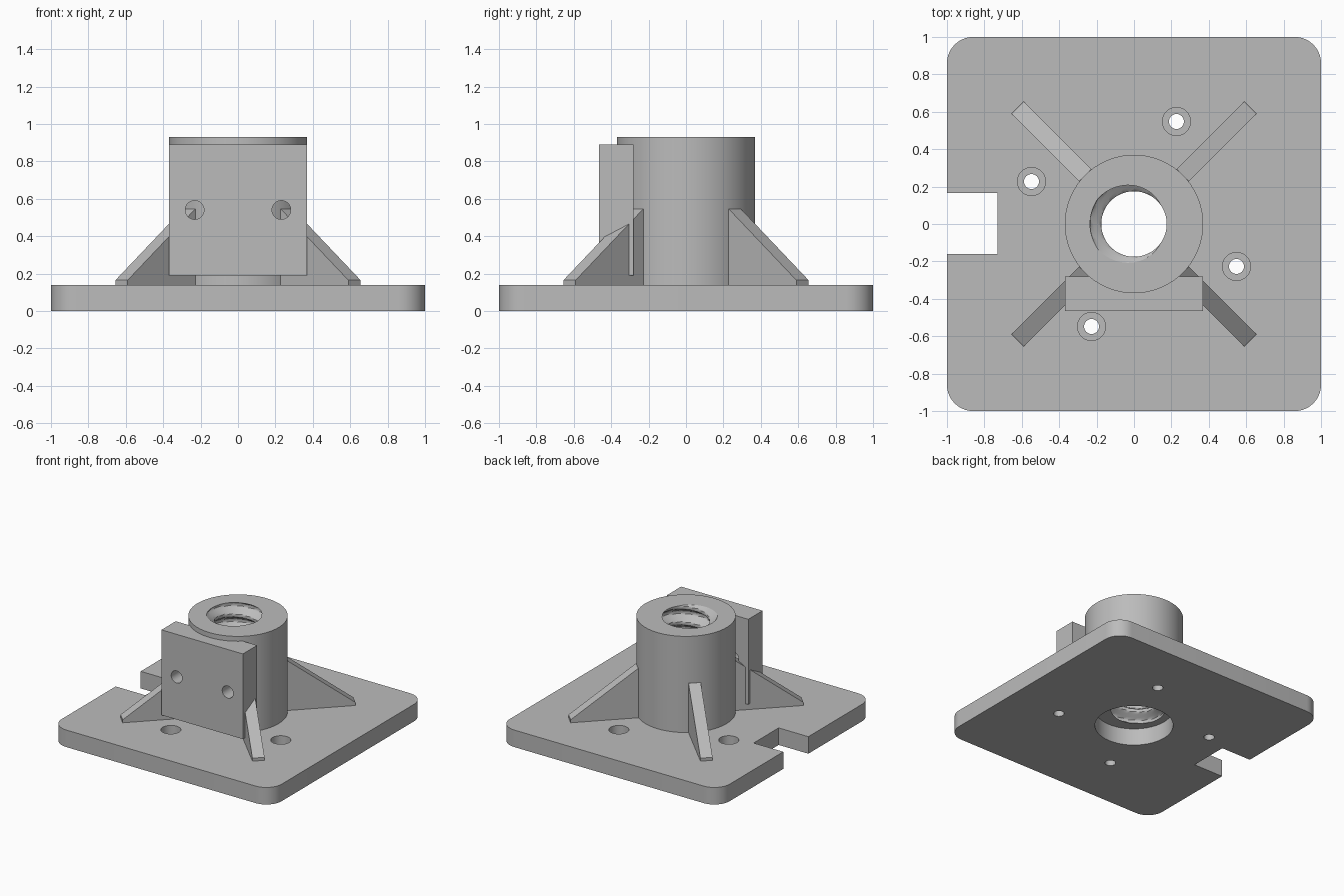
import bpy, bmesh, math
from mathutils import Matrix, Vector

cube = bpy.data.objects.get("Cube")
if cube:
    bpy.data.objects.remove(cube, do_unlink=True)

grey = bpy.data.materials.new("plain grey")
grey.use_nodes = True
grey.diffuse_color = (0.5, 0.5, 0.5, 1)
grey.node_tree.nodes["Principled BSDF"].inputs["Base Color"].default_value = (0.5, 0.5, 0.5, 1)


def finish(name, bm):
    """Turn a bmesh into a named grey object."""
    bmesh.ops.recalc_face_normals(bm, faces=bm.faces)
    mesh = bpy.data.meshes.new(name)
    bm.to_mesh(mesh)
    bm.free()
    mesh.materials.append(grey)
    ob = bpy.data.objects.new(name, mesh)
    bpy.context.collection.objects.link(ob)
    return ob


def box(name, low, high, corner=0):
    bm = bmesh.new()
    low, high = Vector(low), Vector(high)
    bmesh.ops.create_cube(bm, size=1, matrix=Matrix.Translation((low + high) / 2)
                          @ Matrix.Diagonal((*(high - low), 1)))
    if corner:
        upright = [e for e in bm.edges if abs(e.verts[0].co.z - e.verts[1].co.z) > 0.01]
        bmesh.ops.bevel(bm, geom=upright, offset=corner, segments=10, profile=0.5, affect='EDGES')
    return finish(name, bm)


def rod(name, centre, radius, depth, along_y=False):
    bm = bmesh.new()
    turn = Matrix.Rotation(math.pi / 2 if along_y else 0, 4, 'X')
    bmesh.ops.create_cone(bm, cap_ends=True, segments=48, radius1=radius, radius2=radius,
                          depth=depth, matrix=Matrix.Translation(centre) @ turn)
    return finish(name, bm)


def cut(target, cutters):
    """Subtract each cutter, then discard it."""
    bpy.context.view_layer.objects.active = target
    for c in cutters:
        c.hide_render = True
        mod = target.modifiers.new("cut", 'BOOLEAN')
        mod.operation, mod.solver, mod.object = 'DIFFERENCE', 'EXACT', c
        bpy.ops.object.modifier_apply(modifier=mod.name)
        bpy.data.objects.remove(c, do_unlink=True)


def smooth(ob, degrees=30):
    bpy.ops.object.select_all(action='DESELECT')
    ob.select_set(True)
    bpy.context.view_layer.objects.active = ob
    bpy.ops.object.shade_smooth_by_angle(angle=math.radians(degrees))


PLATE_TOP, TUBE_TOP, TUBE_R = 0.14, 0.93, 0.37

# Base plate with side notch, central recess and four counterbored screw holes
plate = box("base_plate", (-1, -1, 0), (1, 1, PLATE_TOP), corner=0.14)
cutters = [box("notch_cutter", (-1.2, -0.16, -0.1), (-0.73, 0.165, 0.3)),
           rod("recess_cutter", (0, 0, 0), 0.295, 0.6)]
for i in range(4):
    spot = Matrix.Rotation(i * math.pi / 2, 3, 'Z') @ Vector((0.227, 0.548, 0))
    cutters.append(rod("screw_cutter", spot, 0.04, 0.6))
    cutters.append(rod("counterbore_cutter", spot + Vector((0, 0, 0.17)), 0.075, 0.2))
cut(plate, cutters)
smooth(plate)

# Tube: plain outside wall, helical thread inside
SIDES, ROWS, PITCH = 72, 96, 0.13
CREST, ROOT = 0.175, 0.235


def thread_radius(angle, z):
    phase = ((z - TUBE_TOP) / PITCH - angle / math.tau) % 1
    height = abs(phase - 0.5) * 2
    blend = min(max((height - 0.2) / 0.6, 0), 1)
    return ROOT + (CREST - ROOT) * blend


def ring(bm, z, radius_at):
    points = []
    for i in range(SIDES):
        a = math.tau * i / SIDES
        r = radius_at(a, z)
        points.append(bm.verts.new((r * math.cos(a), r * math.sin(a), z)))
    return points


bm = bmesh.new()
rings = [ring(bm, z, lambda a, z: TUBE_R) for z in (PLATE_TOP, TUBE_TOP)]
for k in range(ROWS + 1):
    rings.append(ring(bm, TUBE_TOP + (PLATE_TOP - TUBE_TOP) * k / ROWS, thread_radius))
for k, lower in enumerate(rings):
    upper = rings[(k + 1) % len(rings)]
    for i in range(SIDES):
        j = (i + 1) % SIDES
        bm.faces.new((lower[i], lower[j], upper[j], upper[i]))
smooth(finish("threaded_tube", bm))

# Mounting block on the front with two bolt holes
block = box("mounting_block", (-TUBE_R, -0.465, 0.19), (TUBE_R, -0.28, 0.89))
cut(block, [rod("bolt_cutter", (side * 0.232, -0.4, 0.54), 0.05, 0.5, along_y=True)
            for side in (-1, 1)])
smooth(block)

# Four diagonal gusset ribs
profile = [(0.34, 0.13), (0.88, 0.13), (0.88, 0.165), (0.37, 0.545), (0.34, 0.545)]
for i, place in enumerate(("back_left", "back_right", "front_right", "front_left")):
    bm = bmesh.new()
    face = bm.faces.new([bm.verts.new((r, -0.046, z)) for r, z in profile])
    sweep = bmesh.ops.extrude_face_region(bm, geom=[face])
    moved = [v for v in sweep["geom"] if isinstance(v, bmesh.types.BMVert)]
    bmesh.ops.translate(bm, verts=moved, vec=(0, 0.092, 0))
    bm.transform(Matrix.Rotation(math.radians(45 + 90 * i), 4, 'Z'))
    finish("rib_" + place, bm)
